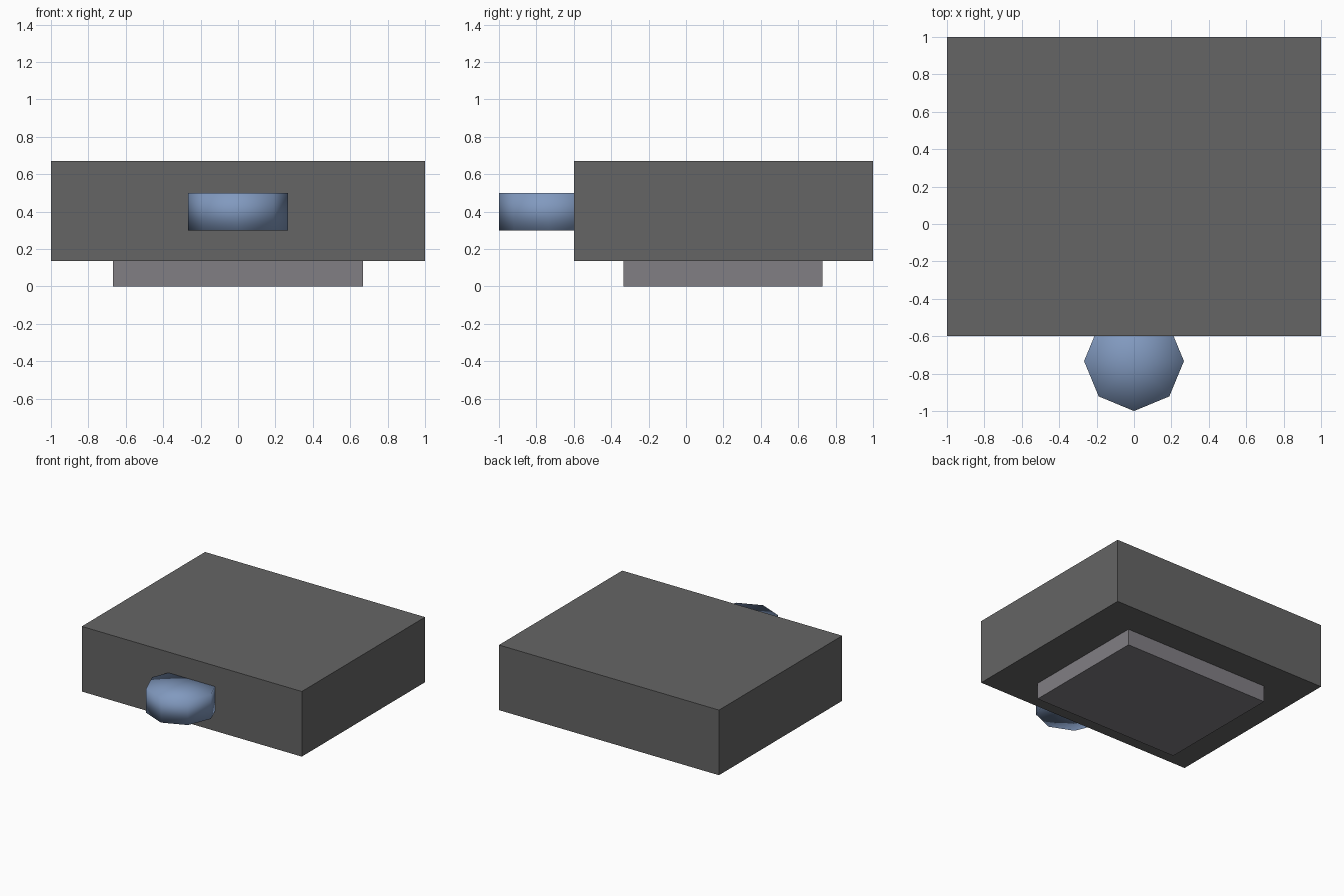
import bpy

if "Cube" in bpy.data.objects:
    bpy.data.objects.remove(bpy.data.objects["Cube"])


def material(name, rgb):
    m = bpy.data.materials.new(name)
    m.diffuse_color = (*rgb, 1)
    m.use_nodes = True
    m.node_tree.nodes["Principled BSDF"].inputs["Base Color"].default_value = m.diffuse_color
    return m


def box(name, lo, hi, mat):
    centre = [(a + b) / 2 for a, b in zip(lo, hi)]
    bpy.ops.mesh.primitive_cube_add(size=1, location=centre)
    ob = bpy.context.object
    ob.name = name
    ob.scale = [b - a for a, b in zip(lo, hi)]
    bpy.ops.object.transform_apply(location=False, rotation=False, scale=True)
    ob.data.materials.append(mat)
    return ob


dark = material("dark_grey", (0.13, 0.13, 0.13))
grey = material("warm_grey", (0.22, 0.21, 0.23))
blue = material("blue", (0.22, 0.32, 0.52))

# Main block and the smaller foot below it
box("body", (-1, -0.6, 0.135), (1, 1, 0.67), dark)
box("base", (-0.667, -0.335, 0), (0.667, 0.73, 0.135), grey)

# Eight-sided knob, half sunk into the front face, smooth all over
bpy.ops.mesh.primitive_cylinder_add(vertices=8, radius=0.267, depth=0.2,
                                    end_fill_type='TRIFAN',
                                    location=(0, -0.733, 0.4))
knob = bpy.context.object
knob.name = "front_knob"
knob.data.materials.append(blue)
bpy.ops.object.shade_smooth()
